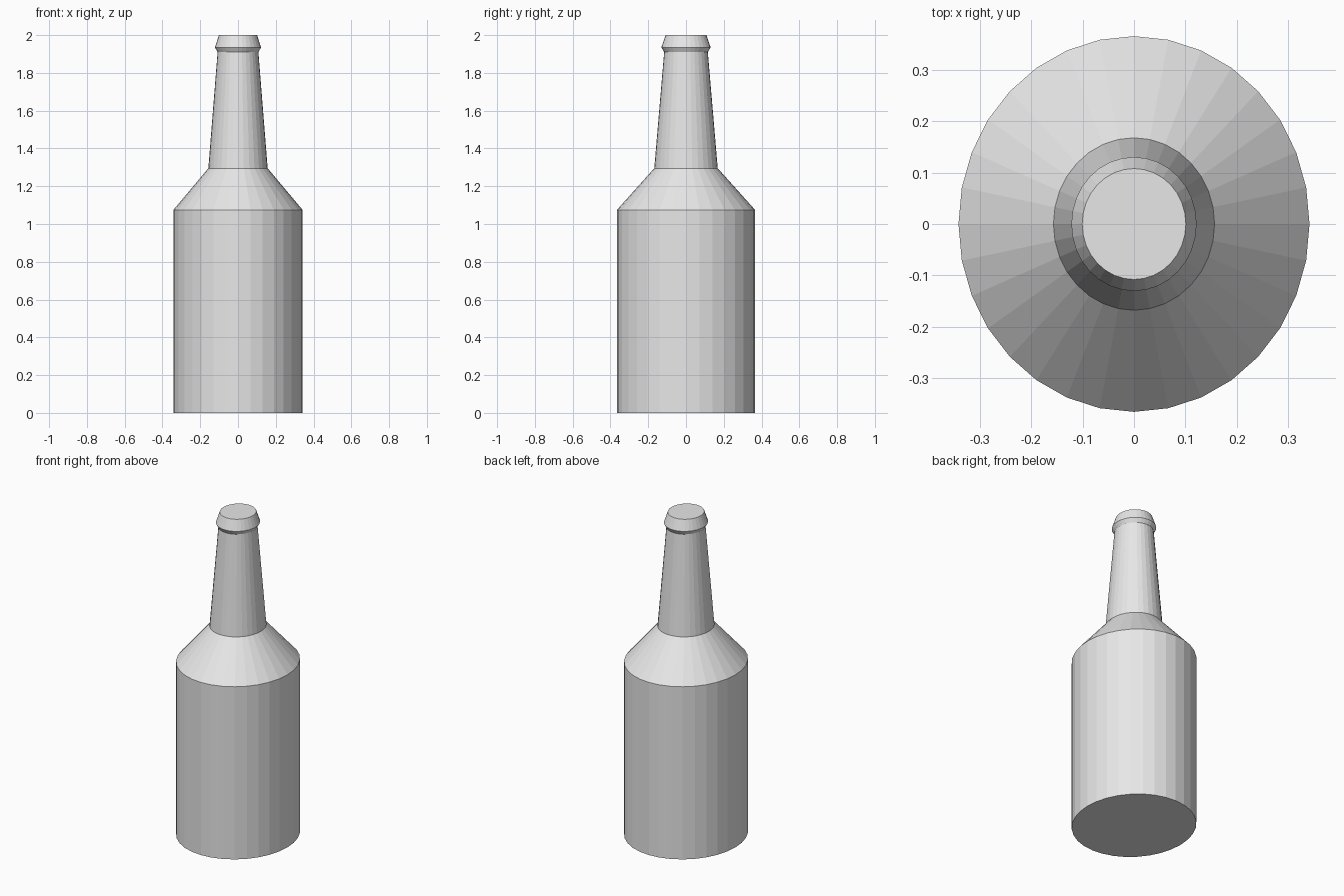
import bpy, bmesh
from math import sin, cos, tau

cube = bpy.data.objects.get("Cube")
if cube:
    bpy.data.objects.remove(cube, do_unlink=True)

SIDES = 32
DEPTH_RATIO = 1.07  # slightly oval cross-section, deeper than wide

# Single light grey material
grey = bpy.data.materials.new("light grey")
grey.use_nodes = True
colour = (0.8, 0.8, 0.8, 1.0)
grey.diffuse_color = colour
grey.node_tree.nodes["Principled BSDF"].inputs["Base Color"].default_value = colour

# Silhouette as (half width, height): base, body, shoulder, neck, lip, mouth
profile = [(0.342, 0), (0.342, 1.075), (0.157, 1.295),
           (0.108, 1.91), (0.122, 1.935), (0.101, 2.0)]


def lathe(name, points, material):
    """Spin a silhouette into a closed, flat-shaded oval solid."""
    bm = bmesh.new()
    angles = [tau * i / SIDES for i in range(SIDES)]
    rings = [[bm.verts.new((r * cos(a), r * DEPTH_RATIO * sin(a), z)) for a in angles]
             for r, z in points]
    for low, high in zip(rings, rings[1:]):
        for i in range(SIDES):
            j = (i + 1) % SIDES
            bm.faces.new((low[i], low[j], high[j], high[i]))
    bm.faces.new(rings[0][::-1])
    bm.faces.new(rings[-1])
    mesh = bpy.data.meshes.new(name)
    bm.to_mesh(mesh)
    bm.free()
    mesh.materials.append(material)
    obj = bpy.data.objects.new(name, mesh)
    bpy.context.collection.objects.link(obj)
    return obj


# Bottle
lathe("bottle", profile, grey)
